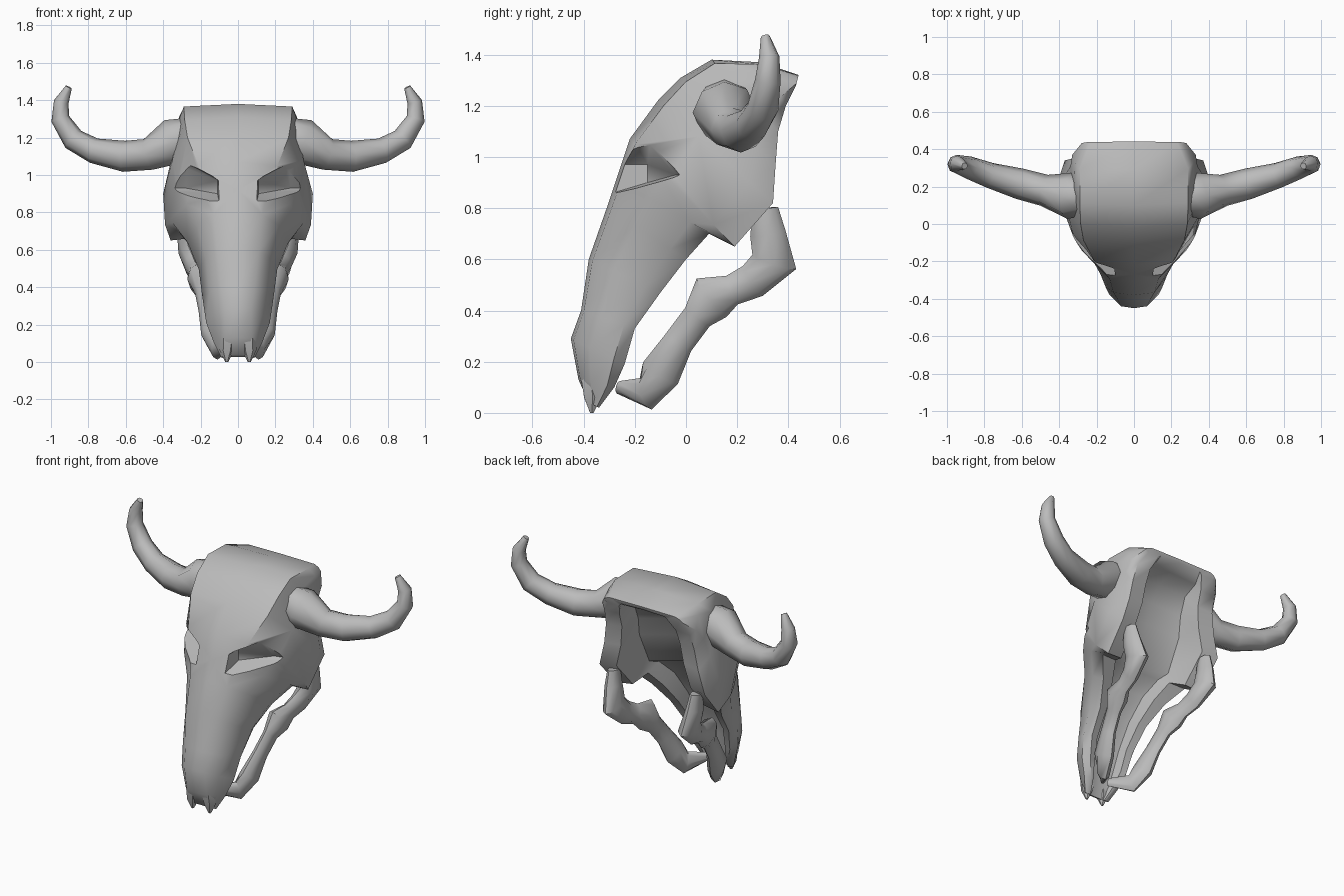
import bpy, bmesh
from math import cos, sin, pi, radians
from mathutils import Vector

if "Cube" in bpy.data.objects:
    bpy.data.objects.remove(bpy.data.objects["Cube"])

bone = bpy.data.materials.new("bone grey")
bone.use_nodes = True
bone.diffuse_color = (0.5, 0.5, 0.5, 1)
bone.node_tree.nodes["Principled BSDF"].inputs["Base Color"].default_value = (0.5, 0.5, 0.5, 1)


def make_object(name, bm):
    bmesh.ops.recalc_face_normals(bm, faces=bm.faces)
    mesh = bpy.data.meshes.new(name)
    bm.to_mesh(mesh)
    bm.free()
    mesh.materials.append(bone)
    obj = bpy.data.objects.new(name, mesh)
    bpy.context.collection.objects.link(obj)
    return obj


def smooth(obj, angle):
    bpy.ops.object.select_all(action='DESELECT')
    obj.select_set(True)
    bpy.context.view_layer.objects.active = obj
    bpy.ops.object.shade_smooth_by_angle(angle=radians(angle))


def loft(name, rings):
    """Skin a list of closed rings and cap both ends."""
    bm = bmesh.new()
    rows = [[bm.verts.new(p) for p in ring] for ring in rings]
    count = len(rows[0])
    for a, b in zip(rows, rows[1:]):
        for i in range(count):
            j = (i + 1) % count
            bm.faces.new((a[i], a[j], b[j], b[i]))
    for end in (rows[0], rows[-1]):
        bmesh.ops.triangulate(bm, faces=[bm.faces.new(end)])
    return make_object(name, bm)


def tube(name, path, side, reference, flatten=1.0, sides=8):
    """Tapered tube along (x, y, z, radius) points, mirrored by side."""
    pts = [Vector((side * x, y, z)) for x, y, z, r in path]
    rings = []
    for i, p in enumerate(pts):
        tangent = (pts[min(i + 1, len(pts) - 1)] - pts[max(i - 1, 0)]).normalized()
        u = (reference - tangent * reference.dot(tangent)).normalized()
        v = tangent.cross(u)
        r = path[i][3]
        rings.append([p + r * (u * flatten * cos(2 * pi * k / sides) + v * sin(2 * pi * k / sides))
                      for k in range(sides)])
    return loft(name, rings)


# Skull rows, muzzle to crown: front y, z; rim y, z; flat front half width,
# full half width, cavity depth ratio
rows = [
    (-.38, .04, -.34, .02, .06, .09, .6),
    (-.42, .13, -.28, .10, .07, .13, .6),
    (-.45, .29, -.24, .19, .07, .17, .6),
    (-.41, .40, -.20, .33, .09, .19, .6),
    (-.38, .60, -.10, .47, .11, .21, .6),
    (-.31, .80, .00, .60, .13, .27, .6),
    (-.27, .92, .09, .70, .16, .35, .65),
    (-.22, 1.07, .19, .65, .21, .39, .6),
    (-.11, 1.22, .34, .82, .27, .40, .5),
    (-.02, 1.31, .35, .97, .285, .36, .5),
    (.10, 1.38, .36, 1.10, .29, .34, .5),
    (.29, 1.37, .39, 1.20, .29, .33, .6),
    (.44, 1.32, .43, 1.28, .23, .28, .5),
]


def skull_ring(fy, fz, by, bz, flat, wide, depth):
    front, rim = Vector((0, fy, fz)), Vector((0, by, bz))
    wall = min(.14, wide * .4)
    # Half section: outer face, rim edge, then the hollow inside
    half = [(0, 0), (flat, .05), (flat + .62 * (wide - flat), .35), (wide, .8),
            (wide - .03, 1), (wide - wall, .97), (wide * .54, depth + .1), (0, depth)]
    pts = [front.lerp(rim, t) + Vector((x, 0, 0)) for x, t in half]
    return pts + [Vector((-p.x, p.y, p.z)) for p in pts[-2:0:-1]]


skull = loft("skull", [skull_ring(*row) for row in rows])

# Wedge-shaped eye sockets cut under the brow
for side in (1, -1):
    bm = bmesh.new()
    wedge = [(.09, -.45, .81), (.09, -.45, .97), (.11, -.15, .90), (.11, -.15, .97),
             (.20, -.40, 1.05), (.27, -.14, 1.06), (.28, -.04, .93), (.42, .00, .93),
             (.42, -.30, .83), (.42, -.14, 1.05)]
    for x, y, z in wedge:
        bm.verts.new((side * x, y, z))
    bmesh.ops.convex_hull(bm, input=bm.verts)
    cutter = make_object("socket_cutter", bm)
    cutter.hide_render = True
    cut = skull.modifiers.new("eye socket", 'BOOLEAN')
    cut.operation, cut.object, cut.solver = 'DIFFERENCE', cutter, 'EXACT'
    bpy.context.view_layer.objects.active = skull
    bpy.ops.object.modifier_apply(modifier=cut.name)
    bpy.data.objects.remove(cutter)
smooth(skull, 52)

horn_path = [(.27, .15, 1.21, .10), (.34, .15, 1.18, .125), (.48, .18, 1.11, .085),
             (.61, .215, 1.10, .083), (.77, .26, 1.13, .068), (.88, .30, 1.19, .062),
             (.95, .32, 1.30, .05), (.945, .325, 1.39, .04), (.905, .31, 1.47, .018)]
jaw_path = [(.29, .31, .80, .05), (.285, .32, .70, .07), (.265, .345, .59, .09),
            (.245, .26, .515, .07), (.23, .18, .48, .06), (.215, .10, .45, .095),
            (.195, .045, .375, .06), (.175, -.03, .275, .06), (.15, -.10, .155, .08),
            (.11, -.155, .075, .065), (.02, -.265, .10, .025)]
tip_path = [(.055, -.37, .13, .045), (.06, -.365, .06, .038), (.06, -.368, .00, .008)]

for side, label in ((1, "left"), (-1, "right")):
    smooth(tube(label + "_horn", horn_path, side, Vector((0, 1, 0))), 50)
    smooth(tube(label + "_lower_jaw", jaw_path, side, Vector((1, 0, 0)), .6), 45)
    # Pointed tip of the muzzle
    smooth(tube(label + "_muzzle_tip", tip_path, side, Vector((1, 0, 0)), 1, 6), 45)
